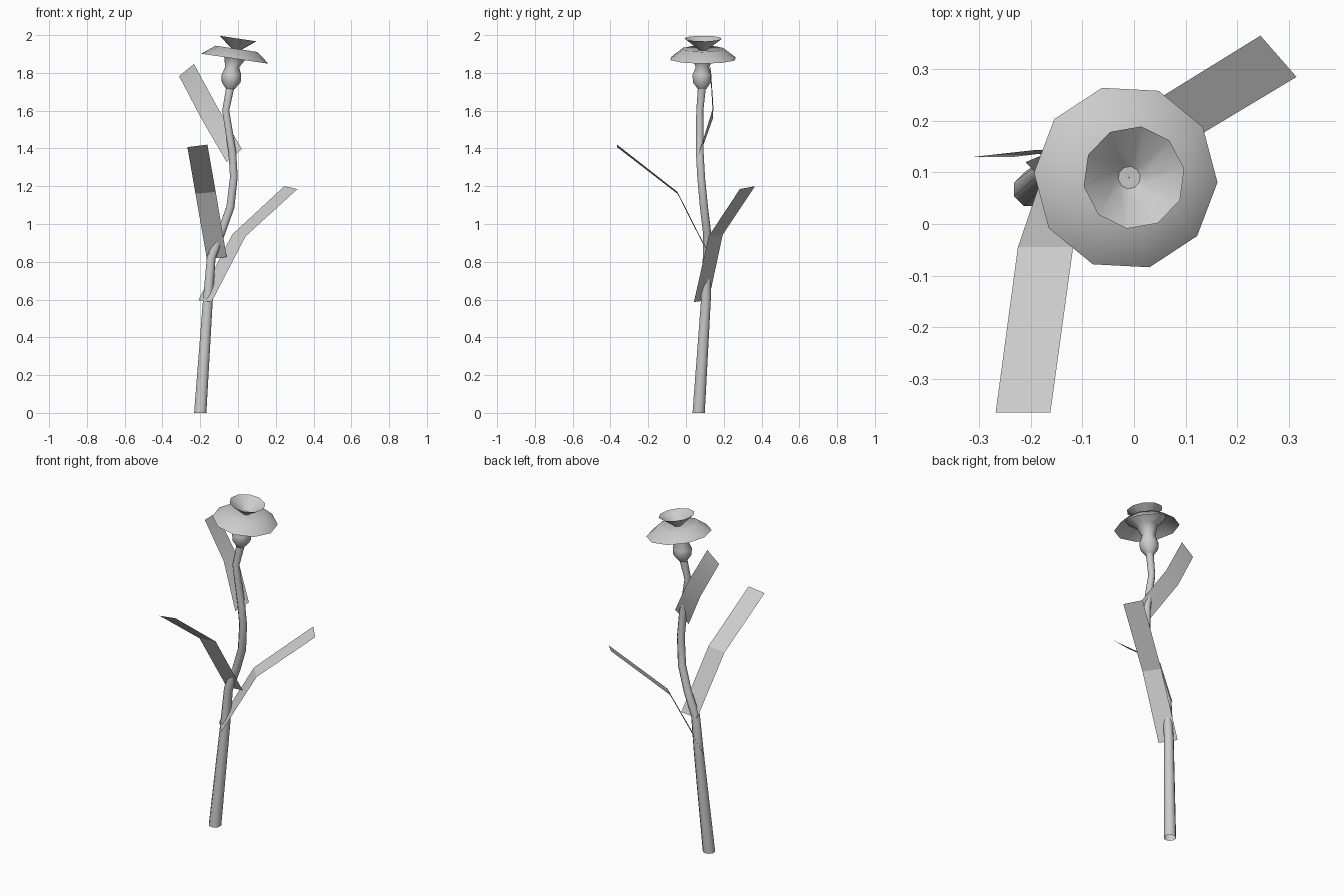
import bpy, math
from mathutils import Vector, Matrix

if "Cube" in bpy.data.objects:
    bpy.data.objects.remove(bpy.data.objects["Cube"], do_unlink=True)

grey = bpy.data.materials.new("plain grey")
grey.use_nodes = True
grey.diffuse_color = (0.6, 0.6, 0.6, 1)
grey.node_tree.nodes["Principled BSDF"].inputs["Base Color"].default_value = (0.6, 0.6, 0.6, 1)


def make(name, verts, faces, angle):
    mesh = bpy.data.meshes.new(name)
    mesh.from_pydata(verts, [], faces)
    mesh.materials.append(grey)
    obj = bpy.data.objects.new(name, mesh)
    bpy.context.collection.objects.link(obj)
    bpy.ops.object.select_all(action="DESELECT")
    obj.select_set(True)
    bpy.context.view_layer.objects.active = obj
    bpy.ops.object.shade_smooth_by_angle(angle=math.radians(angle))
    return obj


def loft(name, rings, sides, turn=0, angle=60):
    """Skin rings of (centre, radius, axis direction)."""
    verts, faces = [], []
    for centre, radius, axis in rings:
        rot = Vector((0, 0, 1)).rotation_difference(Vector(axis))
        for i in range(sides):
            a = math.radians(turn) + math.tau * i / sides
            verts.append(Vector(centre) + rot @ Vector((radius * math.cos(a), radius * math.sin(a), 0)))
    for k in range(len(rings) - 1):
        for i in range(sides):
            j = (i + 1) % sides
            a, b = k * sides, (k + 1) * sides
            faces.append((a + i, a + j, b + j, b + i))
    return make(name, verts, faces, angle)


# Winding stem, tapering upward
path = [(-0.2, 0.067, 0), (-0.16, 0.105, 0.59), (-0.142, 0.112, 0.82), (-0.09, 0.112, 0.95),
        (-0.04, 0.095, 1.09), (-0.022, 0.08, 1.25), (-0.03, 0.073, 1.38),
        (-0.065, 0.073, 1.6), (-0.04, 0.085, 1.73)]
radii = [0.035, 0.028, 0.025, 0.023, 0.023, 0.022, 0.022, 0.02, 0.023]
rings = []
for i, (p, r) in enumerate(zip(path, radii)):
    lo, hi = Vector(path[max(i - 1, 0)]), Vector(path[min(i + 1, len(path) - 1)])
    rings.append((p, r, (hi - lo).normalized() if i else (0, 0, 1)))
loft("stem", rings, 8, 22)

# Flower parts share a slightly tipped axis
tip = math.radians(8.5)
axis = Vector((math.sin(tip), 0, math.cos(tip)))
heart = Vector((-0.016, 0.09, 1.875))


def on_axis(profile):
    return [(heart + axis * h, r, axis) for r, h in profile]


# Swollen base and flared throat
loft("flower_base",
     [((-0.04, 0.085, 1.715), 0.023, (0, 0, 1)), ((-0.036, 0.085, 1.75), 0.05, (0, 0, 1)),
      ((-0.035, 0.085, 1.79), 0.052, (0, 0, 1)), ((-0.031, 0.087, 1.83), 0.037, (0, 0, 1))]
     + on_axis([(0.06, 0.01), (0.112, 0.05)]), 10, -3)

# Drooping outer petals
loft("petal_skirt", on_axis([(0.18, 0), (0.112, 0.053), (0.001, 0.045)]), 10, -3)

# Inner cup
loft("inner_cup", on_axis([(0.004, 0.03), (0.03, 0.054), (0.1, 0.108)]), 10, 10)


# Bent strap leaves, each with two edges of three points
def leaf(name, edge_a, edge_b):
    make(name, edge_a + edge_b, [(0, 3, 4, 1), (1, 4, 5, 2)], 20)


leaf("left_leaf",
     [(-0.21, 0.12, 0.597), (-0.03, 0.195, 0.945), (0.245, 0.365, 1.2)],
     [(-0.14, 0.042, 0.587), (0.04, 0.12, 0.935), (0.315, 0.285, 1.185)])
leaf("front_leaf",
     [(-0.165, 0.13, 0.815), (-0.225, -0.045, 1.16), (-0.268, -0.365, 1.407)],
     [(-0.06, 0.13, 0.825), (-0.118, -0.045, 1.17), (-0.162, -0.365, 1.42)])
leaf("upper_leaf",
     [(-0.06, 0.06, 1.328), (-0.195, 0.143, 1.56), (-0.312, 0.13, 1.783)],
     [(0.02, 0.075, 1.397), (-0.11, 0.145, 1.62), (-0.233, 0.13, 1.847)])
